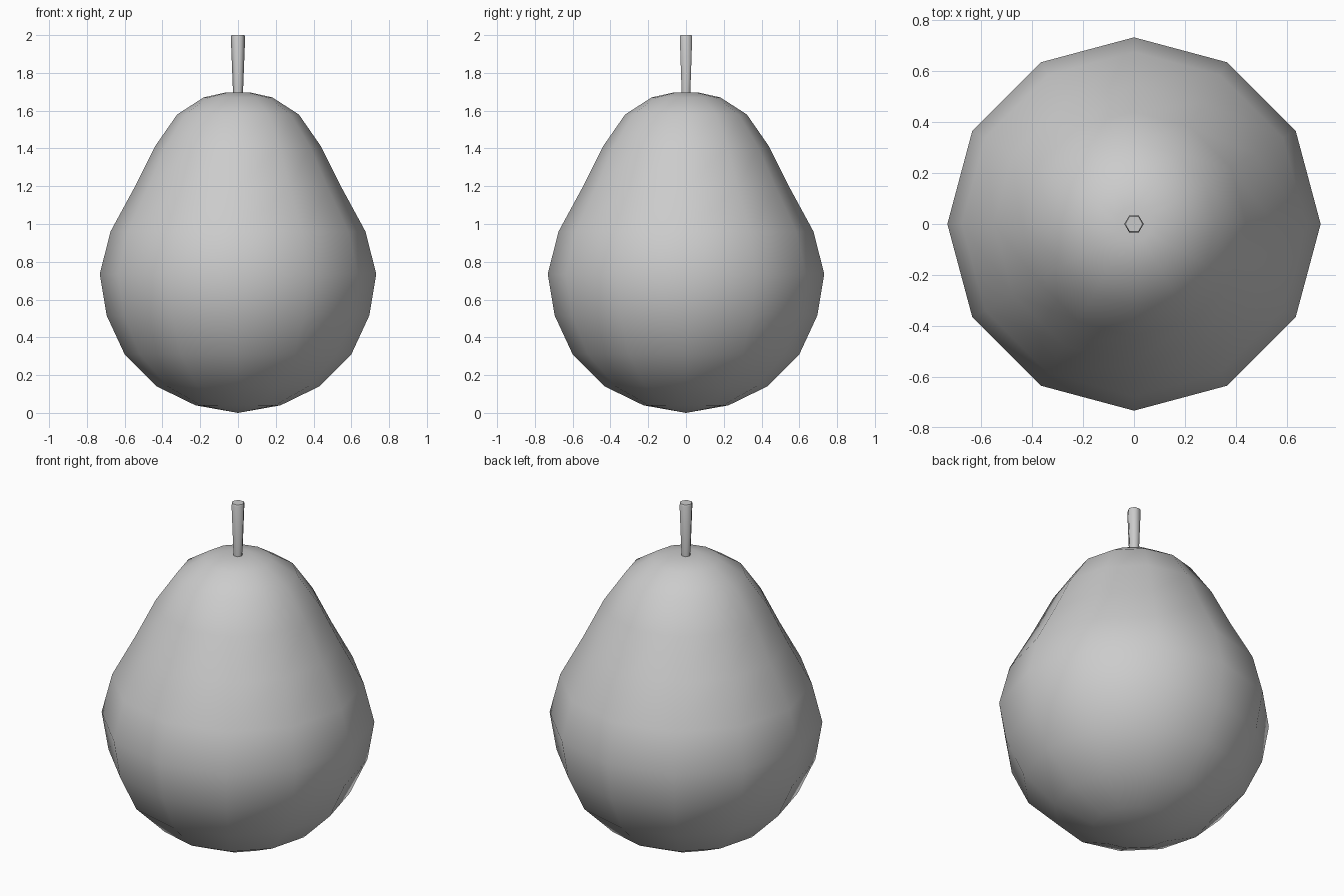
import bpy, bmesh, math

cube = bpy.data.objects.get("Cube")
if cube:
    bpy.data.objects.remove(cube, do_unlink=True)

# One plain grey for fruit and stem
grey = bpy.data.materials.new("plain grey")
grey.use_nodes = True
grey.diffuse_color = (0.6, 0.6, 0.6, 1)
grey.node_tree.nodes["Principled BSDF"].inputs["Base Color"].default_value = (0.6, 0.6, 0.6, 1)


def lathe(name, profile, sides, bottom, top, smooth_angle):
    """Spin (radius, height) rings around z and close both ends on a point."""
    bm = bmesh.new()
    rings = []
    for r, z in profile:
        angles = [math.tau * i / sides for i in range(sides)]
        rings.append([bm.verts.new((r * math.cos(a), r * math.sin(a), z)) for a in angles])
    low = bm.verts.new((0, 0, bottom))
    high = bm.verts.new((0, 0, top))
    for i in range(sides):
        j = (i + 1) % sides
        for a, b in zip(rings, rings[1:]):
            bm.faces.new((a[i], a[j], b[j], b[i]))
        bm.faces.new((low, rings[0][j], rings[0][i]))
        bm.faces.new((high, rings[-1][i], rings[-1][j]))
    mesh = bpy.data.meshes.new(name)
    bm.to_mesh(mesh)
    bm.free()
    mesh.materials.append(grey)
    obj = bpy.data.objects.new(name, mesh)
    bpy.context.collection.objects.link(obj)
    bpy.ops.object.select_all(action='DESELECT')
    obj.select_set(True)
    bpy.context.view_layer.objects.active = obj
    bpy.ops.object.shade_smooth_by_angle(angle=math.radians(smooth_angle))
    return obj


# Pear body: wide belly tapering to a rounded shoulder
body = [(0.225, 0.04), (0.43, 0.14), (0.6, 0.31), (0.695, 0.515), (0.732, 0.735),
        (0.675, 0.96), (0.55, 1.19), (0.44, 1.41), (0.322, 1.58), (0.182, 1.67), (0.07, 1.695)]
lathe("pear_body", body, 12, 0, 1.69, 60)

# Six-sided stem, flaring toward its cut end
lathe("pear_stem", [(0.025, 1.66), (0.038, 1.99), (0.034, 2.0)], 6, 1.66, 2.0, 62)
